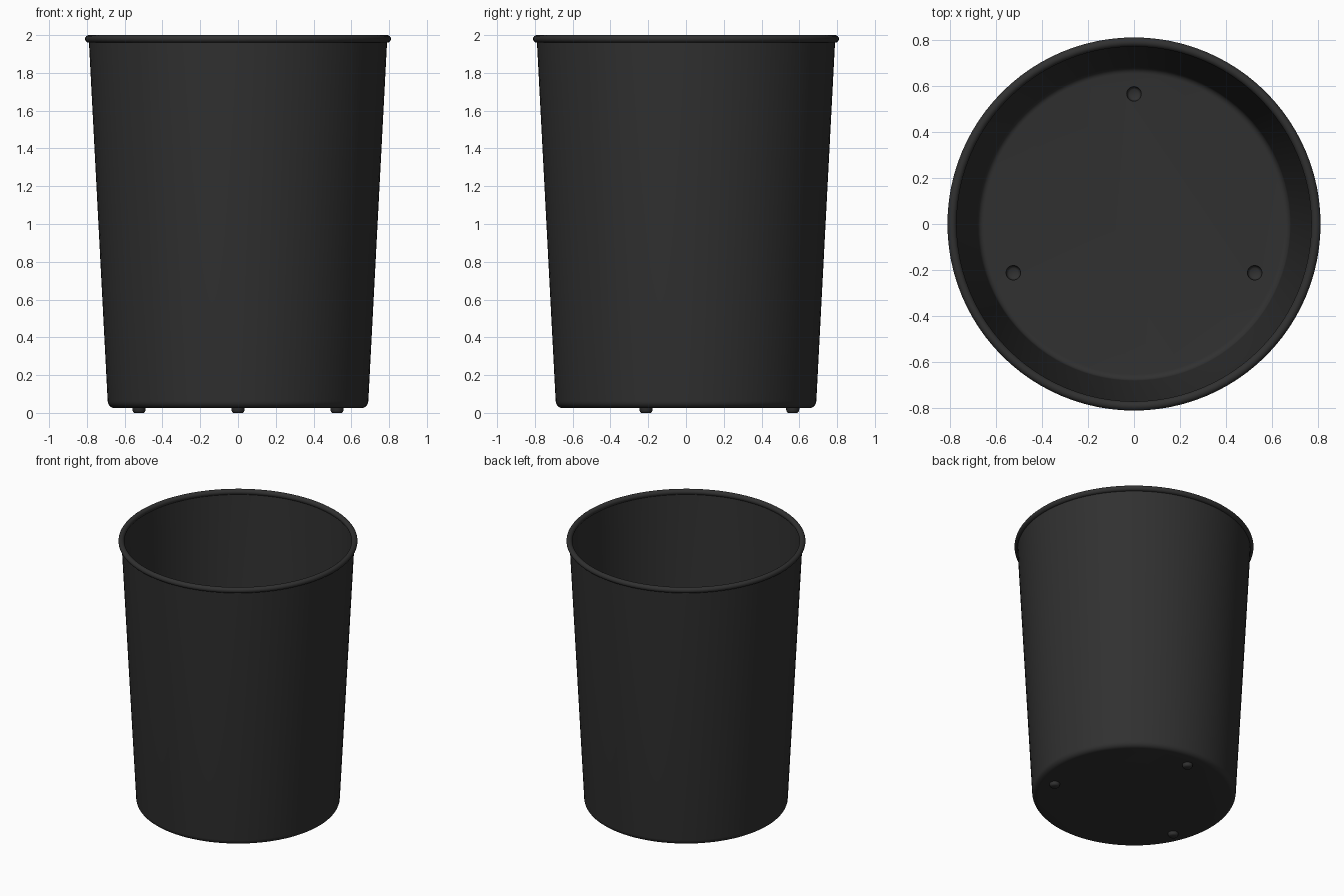
import bpy, bmesh, math

if "Cube" in bpy.data.objects:
    bpy.data.objects.remove(bpy.data.objects["Cube"])

SEG = 96
dark = bpy.data.materials.new("dark_plastic")
dark.diffuse_color = (0.03, 0.03, 0.03, 1)
dark.use_nodes = True
dark.node_tree.nodes["Principled BSDF"].inputs["Base Color"].default_value = dark.diffuse_color


def lathe(name, profile, seg=SEG, centre=(0, 0)):
    """Revolve an (r, z) profile round a vertical axis, capping both ends."""
    bm = bmesh.new()
    rings = []
    for r, z in profile:
        rings.append([bm.verts.new((centre[0] + r * math.cos(2 * math.pi * i / seg),
                                    centre[1] + r * math.sin(2 * math.pi * i / seg), z))
                      for i in range(seg)])
    for a, b in zip(rings, rings[1:]):
        for i in range(seg):
            j = (i + 1) % seg
            bm.faces.new((a[i], a[j], b[j], b[i]))
    bm.faces.new(rings[0])
    bm.faces.new(rings[-1])
    bmesh.ops.recalc_face_normals(bm, faces=bm.faces)
    mesh = bpy.data.meshes.new(name)
    bm.to_mesh(mesh)
    bm.free()
    obj = bpy.data.objects.new(name, mesh)
    mesh.materials.append(dark)
    bpy.context.collection.objects.link(obj)
    return obj


def activate(obj):
    bpy.ops.object.select_all(action='DESELECT')
    obj.select_set(True)
    bpy.context.view_layer.objects.active = obj


def boolean(target, tool, op):
    activate(target)
    mod = target.modifiers.new(op, 'BOOLEAN')
    mod.operation, mod.object, mod.solver = op, tool, 'EXACT'
    bpy.ops.object.modifier_apply(modifier=mod.name)
    bpy.data.objects.remove(tool)


def fillet(r, z, rad):
    """Quarter round from the floor (angle -90) to the wall (angle 0)."""
    return [(r + rad * math.sin(math.pi / 2 * k / 6),
             z - rad * math.cos(math.pi / 2 * k / 6)) for k in range(7)]


# Thin tapered bucket with rounded bottom edge
outer = fillet(0.652, 0.063, 0.038) + [(0.79, 1.98)]
inner = fillet(0.652, 0.063, 0.028) + [(0.78, 1.98)]
bin_body = lathe("bin_body", outer + inner[::-1])

# Three pressed feet: bumps below, dimples above
for deg in (90, 202, 338):
    a = math.radians(deg)
    c = (0.565 * math.cos(a), 0.565 * math.sin(a))
    bump = lathe("foot_bump", [(0.036, 0.03), (0.034, 0.013), (0.031, 0.005),
                               (0.025, 0.0)], 32, c)
    boolean(bin_body, bump, 'UNION')
    dimple = lathe("foot_dimple", [(0.033, 0.05), (0.031, 0.028), (0.027, 0.015),
                                   (0.020, 0.010)], 32, c)
    boolean(bin_body, dimple, 'DIFFERENCE')

# Rolled rim
bpy.ops.mesh.primitive_torus_add(major_radius=0.79, minor_radius=0.02,
                                 major_segments=SEG, minor_segments=16,
                                 location=(0, 0, 1.98))
rim = bpy.context.object
rim.name = "rolled_rim"
rim.data.materials.append(dark)

for obj in (bin_body, rim):
    activate(obj)
    bpy.ops.object.shade_smooth_by_angle(angle=math.radians(40))
